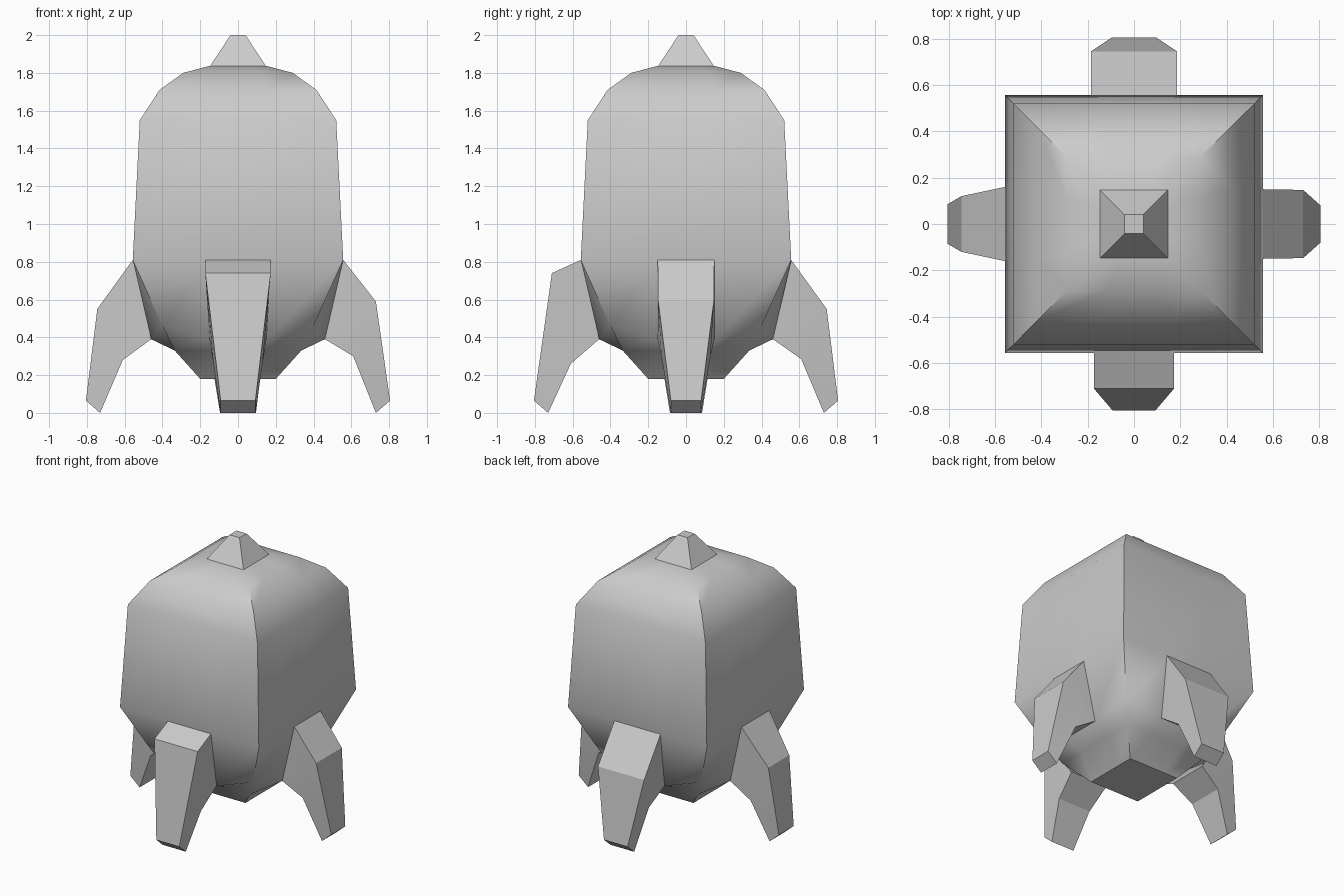
import bpy
from math import radians, cos, sin

if "Cube" in bpy.data.objects:
    bpy.data.objects.remove(bpy.data.objects["Cube"])


def make(name, verts, faces, angle):
    me = bpy.data.meshes.new(name)
    me.from_pydata(verts, [], faces)
    me.update()
    ob = bpy.data.objects.new(name, me)
    bpy.context.collection.objects.link(ob)
    bpy.ops.object.select_all(action='DESELECT')
    ob.select_set(True)
    bpy.context.view_layer.objects.active = ob
    bpy.ops.object.mode_set(mode='EDIT')
    bpy.ops.mesh.select_all(action='SELECT')
    bpy.ops.mesh.normals_make_consistent(inside=False)
    bpy.ops.object.mode_set(mode='OBJECT')
    bpy.ops.object.shade_smooth_by_angle(angle=radians(angle))
    return ob


def turn(p, deg):
    a = radians(deg)
    return (p[0] * cos(a) - p[1] * sin(a), p[0] * sin(a) + p[1] * cos(a), p[2])


def loft(n, rings, caps=True):
    faces = [(r * n + i, r * n + (i + 1) % n, (r + 1) * n + (i + 1) % n, (r + 1) * n + i)
             for r in range(rings - 1) for i in range(n)]
    if caps:
        faces.append(tuple(range(n))[::-1])
    faces.append(tuple(range((rings - 1) * n, rings * n)))
    return faces


def square_body(name, rings, angle):
    # each ring: corner half width, corner z, side-middle half width, side-middle z
    verts = []
    for c, cz, m, mz in rings:
        w = min(0.155, c * 0.4)
        for k in range(4):
            verts += [turn(p, 90 * k) for p in ((c, -c, cz), (m, -w, mz), (m, w, mz))]
    return make(name, verts, loft(12, len(rings)), angle)


def plain(*rings):
    return [(w, z, w, z) for w, z in rings]


# Hull, with the lower edge dipping at the middle of each side
square_body("hull",
            plain((0.20, 0.18), (0.335, 0.33)) + [(0.40, 0.46, 0.46, 0.39)]
            + plain((0.557, 0.81), (0.52, 1.55), (0.415, 1.71), (0.29, 1.80), (0.15, 1.837)), 38)

# Nose tip
square_body("nose_tip", plain((0.148, 1.836), (0.04, 2.0)), 30)


# Legs: open where they join the hull
def leg(name, deg, top_w, knee, pit_z, foot_w):
    kx, kz, kw = knee
    sections = [((0.557, 0.81, top_w), (0.46, 0.39, 0.15)),
                ((kx, kz, kw), (0.61, pit_z, 0.13)),
                ((0.805, 0.065, foot_w), (0.73, 0.0, foot_w))]
    verts = []
    for (ox, oz, ow), (ix, iz, iw) in sections:
        verts += [turn(p, deg) for p in
                  ((ox, -ow, oz), (ox, ow, oz), (ix, iw, iz), (ix, -iw, iz))]
    make(name, verts, loft(4, 3, caps=False), 20)


leg("right_leg", 0, 0.15, (0.73, 0.59, 0.147), 0.30, 0.08)
leg("back_leg", 90, 0.185, (0.745, 0.55, 0.185), 0.285, 0.095)
leg("left_leg", 180, 0.16, (0.745, 0.55, 0.12), 0.28, 0.085)
leg("front_leg", 270, 0.173, (0.71, 0.74, 0.173), 0.26, 0.092)
